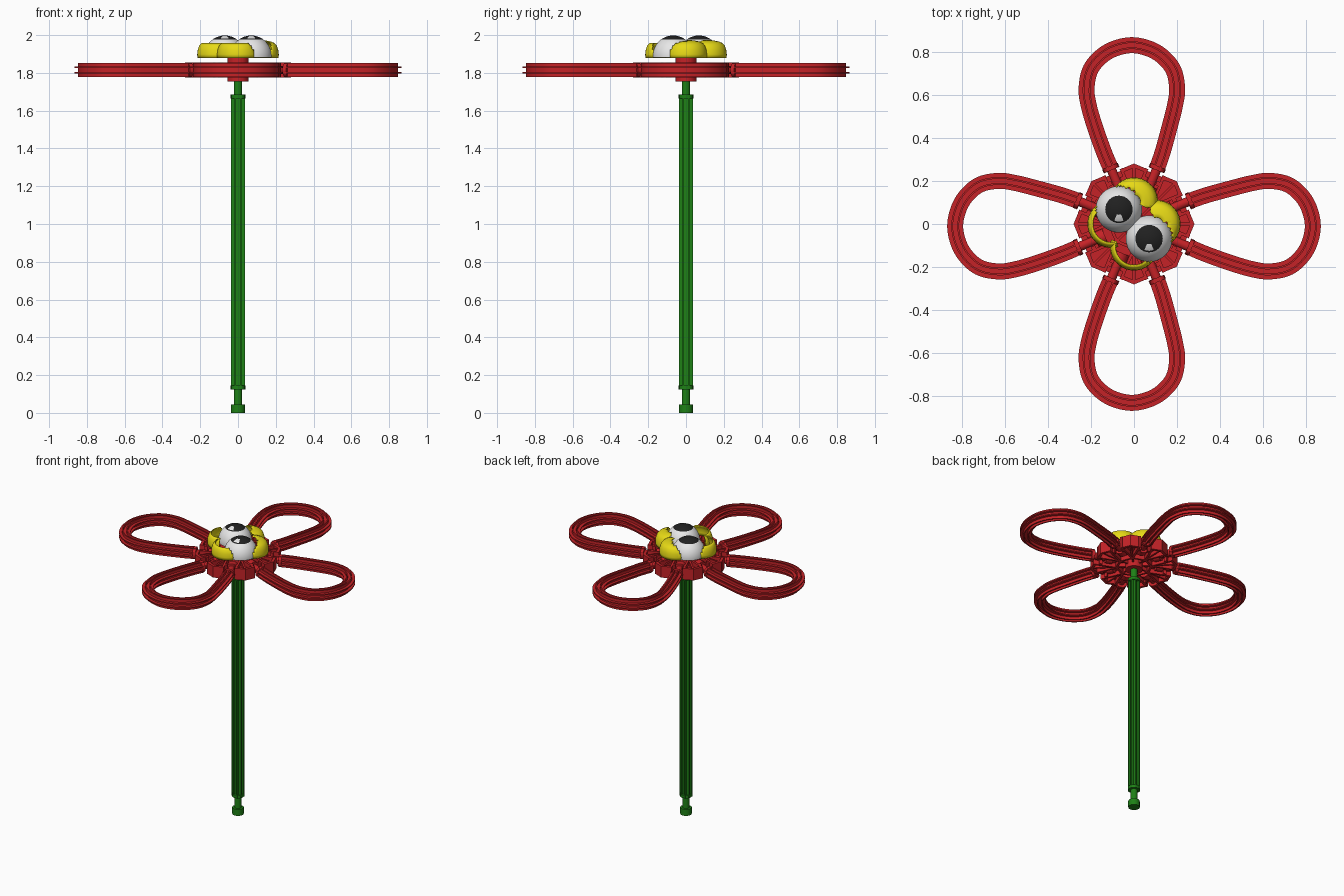
import bpy, bmesh, math
from mathutils import Vector, Matrix

old = bpy.data.objects.get("Cube")
if old:
    bpy.data.objects.remove(old, do_unlink=True)


def material(name, rgb):
    m = bpy.data.materials.new(name)
    m.use_nodes = True
    m.diffuse_color = (*rgb, 1)
    node = next(n for n in m.node_tree.nodes if n.type == 'BSDF_PRINCIPLED')
    node.inputs["Base Color"].default_value = (*rgb, 1)
    return m


RED = material("red plastic", (0.56, 0.016, 0.02))
GREEN = material("green plastic", (0.013, 0.22, 0.008))
YELLOW = material("yellow plastic", (0.8, 0.7, 0.008))
WHITE = material("eye white", (0.82, 0.82, 0.82))
BLACK = material("pupil black", (0.015, 0.015, 0.015))
HUB_Z = 1.815


def finish(bm, name, *mats, smooth=True):
    bmesh.ops.recalc_face_normals(bm, faces=bm.faces)
    mesh = bpy.data.meshes.new(name)
    bm.to_mesh(mesh)
    bm.free()
    for m in mats:
        mesh.materials.append(m)
    ob = bpy.data.objects.new(name, mesh)
    bpy.context.collection.objects.link(ob)
    if smooth:
        bpy.ops.object.select_all(action='DESELECT')
        ob.select_set(True)
        bpy.context.view_layer.objects.active = ob
        bpy.ops.object.shade_smooth_by_angle(angle=math.radians(35))
    return ob


def cylinder(bm, start, end, r, segs=20):
    d = end - start
    mat = Matrix.Translation((start + end) / 2) @ d.to_track_quat('Z', 'Y').to_matrix().to_4x4()
    bmesh.ops.create_cone(bm, cap_ends=True, segments=segs, radius1=r, radius2=r,
                          depth=d.length, matrix=mat)


def box(bm, angle, centre, size):
    mat = Matrix.Rotation(angle, 4, 'Z') @ Matrix.Translation(centre) @ Matrix.Diagonal((*size, 1))
    bmesh.ops.create_cube(bm, size=1, matrix=mat)


def rod_section(length=0.037, o=0.018, i=0.010):
    """Four pairs of thin fins around a square core."""
    side = [(o, -o), (length, -o), (length, -i), (o, -i), (o, i), (length, i), (length, o)]
    pts = []
    for k in range(4):
        for x, y in side:
            for _ in range(k):
                x, y = -y, x
            pts.append((x, y))
    return pts


def sweep(bm, path, up):
    rings = []
    for n, p in enumerate(path):
        t = (path[min(n + 1, len(path) - 1)] - path[max(n - 1, 0)]).normalized()
        s = t.cross(up).normalized()
        rings.append([bm.verts.new(p + s * x + up * y) for x, y in rod_section()])
    for a, b in zip(rings, rings[1:]):
        for k in range(len(a)):
            j = (k + 1) % len(a)
            bm.faces.new((a[k], a[j], b[j], b[k]))
    bm.faces.new(rings[0])
    bm.faces.new(rings[-1])


def rod_end(bm, p, d):
    """Collar, neck and knob continuing from p along d."""
    cylinder(bm, p - d * 0.02, p, 0.039)
    cylinder(bm, p, p + d * 0.09, 0.022)
    cylinder(bm, p + d * 0.08, p + d * 0.125, 0.037)


def smooth_path(pts, steps=8):
    ext = [2 * pts[0] - pts[1]] + pts + [2 * pts[-1] - pts[-2]]
    out = []
    for a, b, c, d in zip(ext, ext[1:], ext[2:], ext[3:]):
        for k in range(steps):
            t = k / steps
            out.append(0.5 * (2 * b + (c - a) * t + (2 * a - 5 * b + 4 * c - d) * t * t
                              + (3 * b - a - 3 * c + d) * t ** 3))
    return out + [pts[-1]]


# Stem
up = Vector((0, 0, 1))
bm = bmesh.new()
low, high = up * 0.125, up * 1.685
sweep(bm, [low, high], Vector((0, 1, 0)))
rod_end(bm, low, -up)
rod_end(bm, high, up)
finish(bm, "stem", GREEN)

# Petal loops
half = [(0.25, 0.104), (0.33, 0.135), (0.45, 0.173), (0.55, 0.2), (0.63, 0.21),
        (0.72, 0.19), (0.79, 0.125), (0.825, 0.04)]
loop = half + [(r, -t) for r, t in reversed(half)]
places = {"left_petal": lambda r, t: (r, t), "right_petal": lambda r, t: (-r, t),
          "back_petal": lambda r, t: (t, r), "front_petal": lambda r, t: (t, -r)}
for name, place in places.items():
    pts = [Vector((*place(r, t - 0.01 * min(1, (r - 0.25) * 4)), HUB_Z)) for r, t in loop]
    path = smooth_path(pts)
    bm = bmesh.new()
    sweep(bm, path, up)
    for p in (path[0], path[-1]):
        rod_end(bm, p, Vector((-p.x, -p.y, 0)).normalized())
    finish(bm, name, RED)

# Eight-way hub: core, web, slot walls, clips and rim
bm = bmesh.new()
cylinder(bm, up * 1.755, up * 1.88, 0.056, 24)
cylinder(bm, up * (HUB_Z - 0.01), up * (HUB_Z + 0.01), 0.272, 8)
for k in range(8):
    a = math.radians(22.5 + 45 * k)
    for s in (-1, 1):
        box(bm, a, (0.175, 0.043 * s, HUB_Z), (0.17, 0.014, 0.08))
        box(bm, a, (0.215, 0.032 * s, HUB_Z), (0.02, 0.02, 0.078))
        box(bm, a, (0.25, 0.077 * s, HUB_Z), (0.018, 0.062, 0.08))
    box(bm, a, (0.105, 0, HUB_Z), (0.014, 0.085, 0.08))
    box(bm, a + math.radians(22.5), (0.16, 0, HUB_Z), (0.22, 0.012, 0.07))
finish(bm, "hub", RED, smooth=False)

# Eyes: hemispheres with a pupil cap and a wedge-shaped glint
EYE_R, EYE_Z = 0.108, 1.89
eyes = {"rear_eye": Vector((-0.07, 0.068)), "front_eye": Vector((0.07, -0.068))}
for name, c in eyes.items():
    bm = bmesh.new()
    bmesh.ops.create_uvsphere(bm, u_segments=32, v_segments=40, radius=EYE_R)
    bmesh.ops.delete(bm, geom=[v for v in bm.verts if v.co.z < -0.01], context='VERTS')
    bmesh.ops.holes_fill(bm, edges=[e for e in bm.edges if e.is_boundary])
    for f in bm.faces:
        m = f.calc_center_median()
        r = m.xy.length
        if m.z > 0 and r < 0.063:
            glint = abs(math.atan2(m.x, -m.y)) < math.radians(22) and 0.025 < r < 0.055
            f.material_index = 0 if glint else 1
    bmesh.ops.translate(bm, verts=bm.verts, vec=(c.x, c.y, EYE_Z))
    finish(bm, name, WHITE, BLACK)

# Lids: domed shells behind the eyes, open scalloped walls before them
profile = [(0.11, 0), (0.111, 0.02), (0.108, 0.045), (0.1, 0.067), (0.088, 0.08),
           (0.07, 0.088), (0.05, 0.092), (0.03, 0.095), (0.01, 0.096)]
lids = {"back_lid": (0, 0.105), "left_lid": (0.105, 0),
        "right_lid": (-0.105, 0), "front_lid": (0, -0.105)}
SEGS = 64
for name, c in lids.items():
    c = Vector(c)
    domed = c.x + c.y > 0
    rows = profile if domed else profile[:5]
    bm = bmesh.new()
    rings = [[bm.verts.new((c.x + r * math.cos(math.tau * k / SEGS),
                            c.y + r * math.sin(math.tau * k / SEGS), 1.878 + z))
              for k in range(SEGS)] for r, z in rows]
    for a, b in zip(rings, rings[1:]):
        for k in range(SEGS):
            j = (k + 1) % SEGS
            bm.faces.new((a[k], a[j], b[j], b[k]))
    drop = []
    for f in bm.faces:
        p = f.calc_center_median().xy
        hidden = any((p - e).length < EYE_R - 0.001 for e in eyes.values())
        inner = (p - c).dot(c.normalized()) < -0.03
        if hidden or inner:
            drop.append(f)
    bmesh.ops.delete(bm, geom=drop, context='FACES')
    ob = finish(bm, name, YELLOW)
    shell = ob.modifiers.new("thickness", 'SOLIDIFY')
    shell.thickness = 0.006
